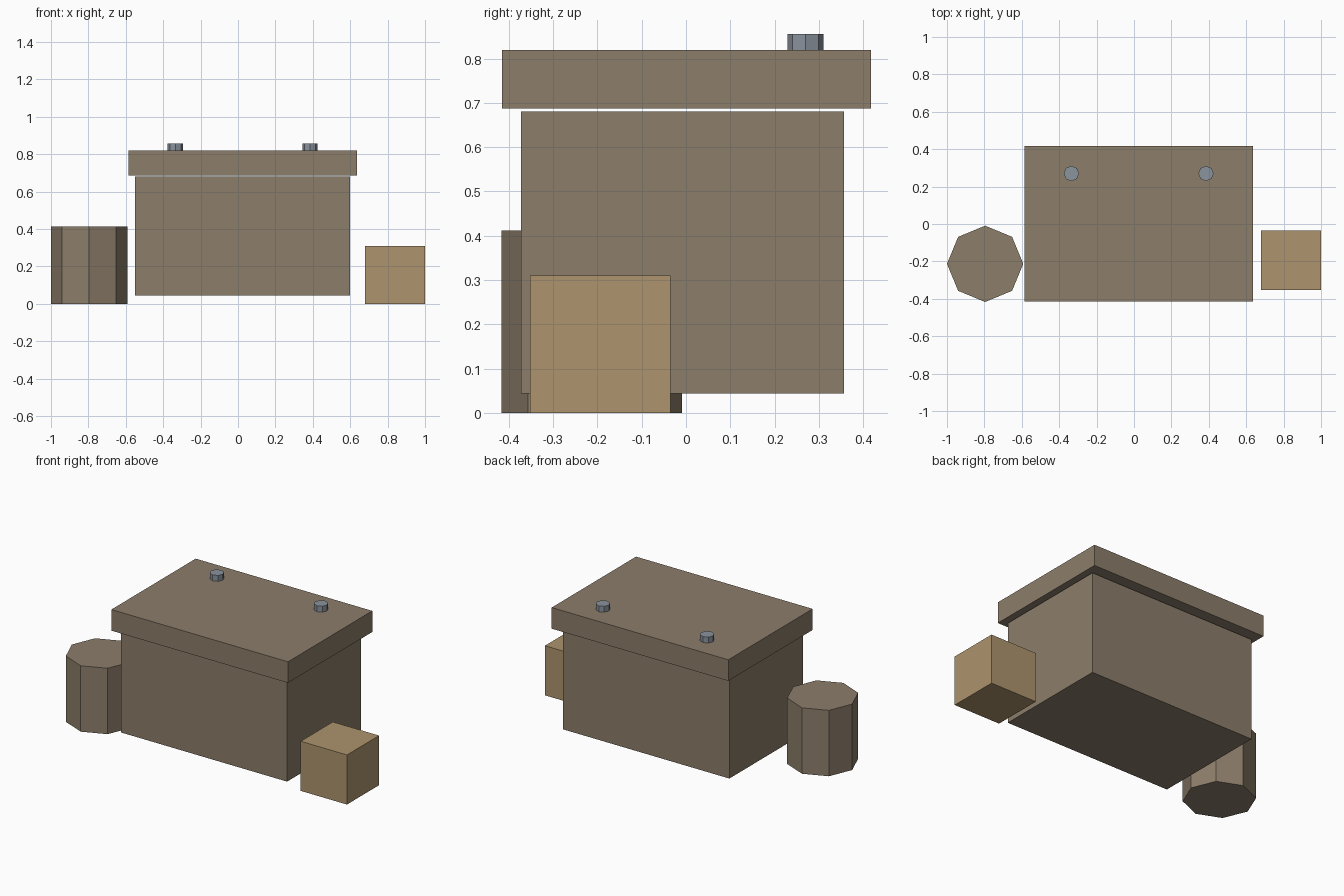
import bpy, math

if "Cube" in bpy.data.objects:
    bpy.data.objects.remove(bpy.data.objects["Cube"])


def linear(c):
    c /= 255
    return c / 12.92 if c <= 0.04045 else ((c + 0.055) / 1.055) ** 2.4


def material(name, r, g, b):
    m = bpy.data.materials.new(name)
    m.diffuse_color = (linear(r), linear(g), linear(b), 1)
    m.use_nodes = True
    m.node_tree.nodes["Principled BSDF"].inputs["Base Color"].default_value = m.diffuse_color
    return m


brown = material("dull_brown", 140, 125, 106)
tan = material("light_tan", 173, 148, 109)
steel = material("grey_steel", 138, 147, 157)


def box(name, x, y, z, mat):
    """Box from (min, max) ranges on each axis."""
    bpy.ops.mesh.primitive_cube_add(size=1)
    ob = bpy.context.object
    for v in ob.data.vertices:
        v.co = [(a + b) / 2 + c * (b - a) for (a, b), c in zip((x, y, z), v.co)]
    ob.name = name
    ob.data.materials.append(mat)


def octagon(name, x, y, radius, z0, z1, mat):
    """Eight-sided upright prism with corners on the axes."""
    bpy.ops.mesh.primitive_cylinder_add(vertices=8, radius=radius, depth=z1 - z0,
                                        location=(x, y, (z0 + z1) / 2))
    ob = bpy.context.object
    ob.name = name
    ob.data.materials.append(mat)


# Main chest and its overhanging lid, with a thin gap between
box("chest_body", (-0.55, 0.60), (-0.372, 0.357), (0.044, 0.68), brown)
box("chest_lid", (-0.585, 0.636), (-0.415, 0.418), (0.687, 0.819), brown)

# Bolts near the back of the lid
for name, x in (("left_bolt", -0.335), ("right_bolt", 0.385)):
    octagon(name, x, 0.27, 0.041, 0.817, 0.856, steel)

# Barrel on the left, small crate on the right
octagon("barrel", -0.796, -0.213, 0.204, 0, 0.412, brown)
box("small_crate", (0.68, 1.0), (-0.352, -0.035), (0, 0.31), tan)
